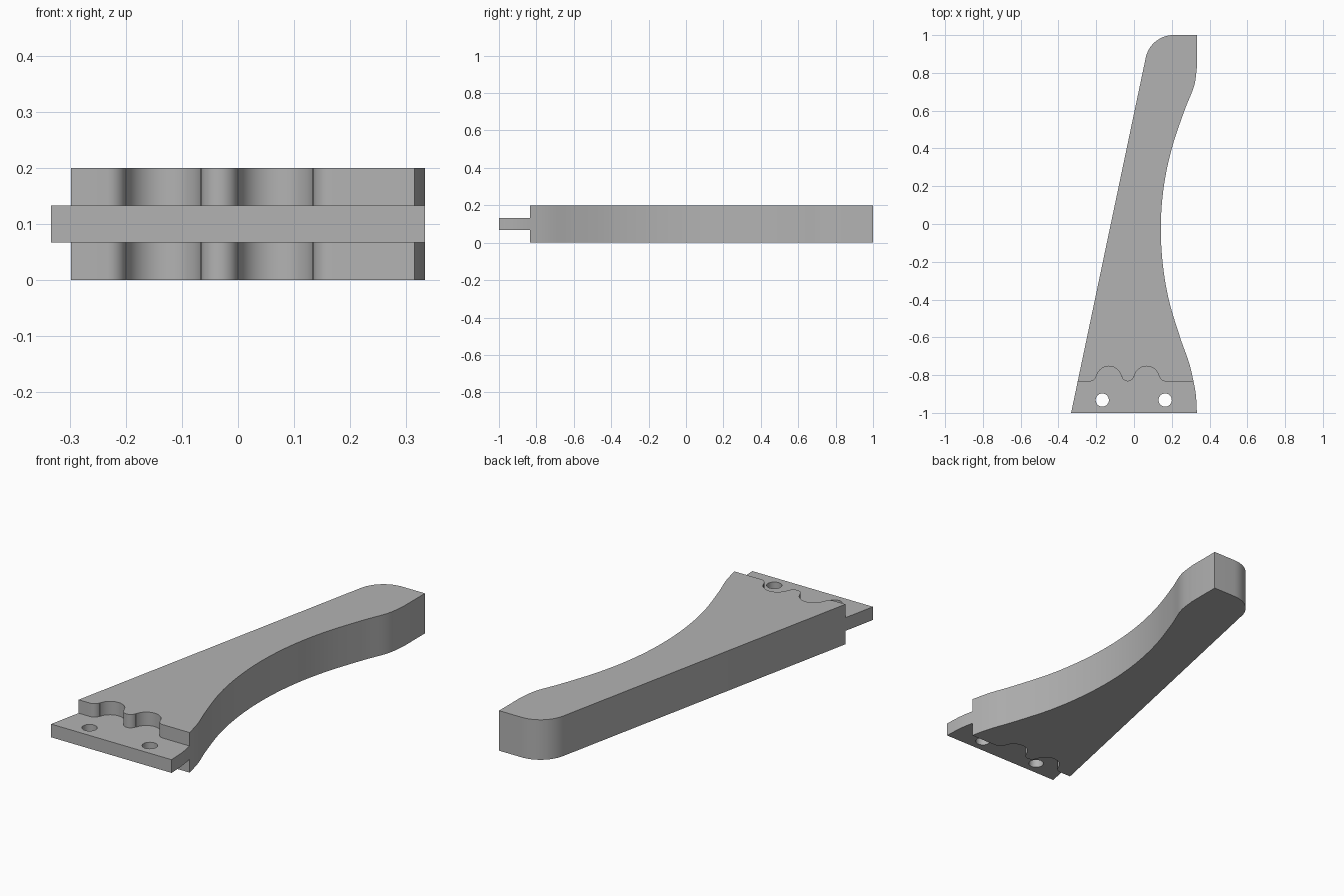
import bpy
import bmesh
from math import sin, cos, radians
from mathutils import Vector

cube = bpy.data.objects.get("Cube")
if cube:
    bpy.data.objects.remove(cube, do_unlink=True)

grey = bpy.data.materials.new("plain grey")
grey.use_nodes = True
colour = (0.45, 0.45, 0.45, 1)
grey.diffuse_color = colour
grey.node_tree.nodes["Principled BSDF"].inputs["Base Color"].default_value = colour


def arc(cx, cy, r, start, end, steps=10):
    angles = [radians(start + (end - start) * i / steps) for i in range(steps + 1)]
    return [(cx + r * cos(a), cy + r * sin(a)) for a in angles]


def spline(points, steps=6):
    """Smooth curve through all points, with straight run-in and run-out."""
    p = [Vector(q) for q in points]
    p = [2 * p[0] - p[1]] + p + [2 * p[-1] - p[-2]]
    out = []
    for a, b, c, d in zip(p, p[1:], p[2:], p[3:]):
        for i in range(steps):
            t = i / steps
            out.append(tuple(0.5 * (2 * b + (c - a) * t + (2 * a - 5 * b + 4 * c - d) * t**2
                                    + (3 * b - a - 3 * c + d) * t**3)))
    return out + [tuple(points[-1])]


def prism(name, outline, z0, z1):
    bm = bmesh.new()
    face = bm.faces.new([bm.verts.new((x, y, z0)) for x, y in outline])
    top = bmesh.ops.extrude_face_region(bm, geom=[face])["geom"]
    verts = [v for v in top if isinstance(v, bmesh.types.BMVert)]
    bmesh.ops.translate(bm, verts=verts, vec=(0, 0, z1 - z0))
    bmesh.ops.recalc_face_normals(bm, faces=bm.faces)
    mesh = bpy.data.meshes.new(name)
    bm.to_mesh(mesh)
    bm.free()
    mesh.materials.append(grey)
    obj = bpy.data.objects.new(name, mesh)
    bpy.context.collection.objects.link(obj)
    return obj


# Handle blank: straight left edge, rounded tip, waisted right edge
waist = [(0.333, 0.83), (0.318, 0.73), (0.267, 0.6), (0.2, 0.4), (0.158, 0.2),
         (0.142, 0), (0.151, -0.2), (0.184, -0.4), (0.244, -0.6), (0.29, -0.73),
         (0.315, -0.833), (0.328, -0.91), (0.333, -1)]
outline = [(-0.333, -1)] + arc(0.209, 0.85, 0.15, 168, 90, 14) + [(0.333, 1)] + spline(waist)
handle = prism("handle", outline, 0, 0.2)

# Scalloped shoulder line, running from right to left
shoulder = []
for cx in (0.067, -0.133):
    shoulder += arc(cx + 0.1, -0.8, 0.033, 270, 191, 6)
    shoulder += arc(cx, -0.82, 0.067, 11, 169, 14)
    shoulder += arc(cx - 0.1, -0.8, 0.033, 349, 270, 6)[:-1]
shoulder.append((-0.233, -0.833))
rebate = [(-0.5, -1.2), (0.5, -1.2), (0.5, -0.833)] + shoulder + [(-0.5, -0.833)]

# Rebates above and below leave the tongue; two bolt holes pass through it
cutters = [prism("upper_rebate_cutter", rebate, 0.133, 0.3),
           prism("lower_rebate_cutter", rebate, -0.1, 0.067)]
for side, x in (("left", 0.165), ("right", -0.168)):
    ring = arc(x, -0.932, 0.035, 0, 360, 32)[:-1]
    cutters.append(prism(side + "_hole_cutter", ring, -0.2, 0.4))

bpy.context.view_layer.objects.active = handle
for cutter in cutters:
    cutter.hide_render = True
    mod = handle.modifiers.new(cutter.name, "BOOLEAN")
    mod.operation = "DIFFERENCE"
    mod.solver = "EXACT"
    mod.object = cutter
    bpy.ops.object.modifier_apply(modifier=mod.name)
    bpy.data.objects.remove(cutter, do_unlink=True)

# Smooth curved walls, sharp rims
bpy.ops.object.select_all(action="DESELECT")
handle.select_set(True)
bpy.ops.object.shade_smooth_by_angle(angle=radians(30))
